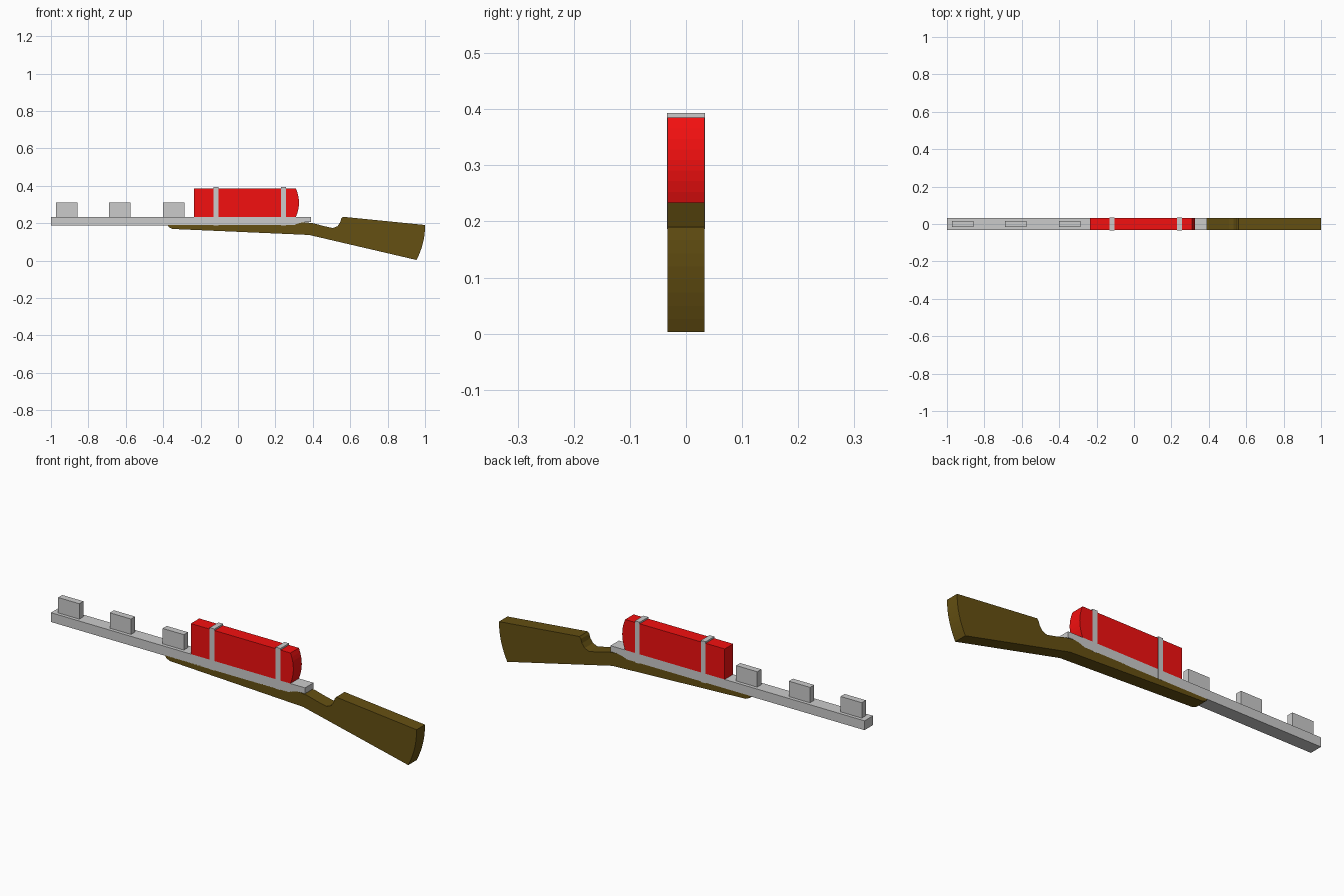
import bpy, bmesh, math

if "Cube" in bpy.data.objects:
    bpy.data.objects.remove(bpy.data.objects["Cube"])

HALF = 0.033  # half thickness of the flat parts


def material(name, rgb):
    m = bpy.data.materials.new(name)
    m.diffuse_color = (*rgb, 1)
    m.use_nodes = True
    m.node_tree.nodes["Principled BSDF"].inputs["Base Color"].default_value = m.diffuse_color
    return m


def arc(p, q, bulge, n=8):
    """Points from p to q along an arc bowing towards +x."""
    pts = []
    for i in range(n + 1):
        t = i / n
        pts.append((p[0] + (q[0] - p[0]) * t + bulge * 4 * t * (1 - t),
                    p[1] + (q[1] - p[1]) * t))
    return pts


def extrude_profile(name, outline, half, mat=None):
    """Side outline (x, z) extruded evenly about y = 0."""
    bm = bmesh.new()
    face = bm.faces.new([bm.verts.new((x, -half, z)) for x, z in outline])
    ext = bmesh.ops.extrude_face_region(bm, geom=[face])["geom"]
    verts = [v for v in ext if isinstance(v, bmesh.types.BMVert)]
    bmesh.ops.translate(bm, vec=(0, 2 * half, 0), verts=verts)
    bmesh.ops.recalc_face_normals(bm, faces=bm.faces)
    me = bpy.data.meshes.new(name)
    bm.to_mesh(me)
    bm.free()
    ob = bpy.data.objects.new(name, me)
    bpy.context.collection.objects.link(ob)
    if mat:
        me.materials.append(mat)
    return ob


def box(name, x0, x1, z0, z1, half):
    return extrude_profile(name, [(x0, z0), (x1, z0), (x1, z1), (x0, z1)], half)


red = material("red_paint", (0.9, 0.005, 0.005))
wood = material("wood", (0.13, 0.08, 0.006))

# Wooden stock with curved butt and scooped grip
stock = [(-0.375, 0.19), (-0.37, 0.178), (-0.35, 0.169), (0.38, 0.137)]
stock += arc((0.955, 0.003), (1.0, 0.19), 0.012)
stock += [(0.56, 0.234), (0.552, 0.224), (0.546, 0.204), (0.532, 0.184),
          (0.507, 0.174), (0.46, 0.184), (0.40, 0.2), (0.355, 0.205),
          (0.33, 0.201), (0.30, 0.19)]
extrude_profile("stock", stock, HALF, wood)

# Barrel bar, undercut at the rear where the stock rises
extrude_profile("barrel", [(-1, 0.188), (0.30, 0.188), (0.33, 0.201), (0.355, 0.205),
                           (0.39, 0.205), (0.39, 0.234), (-1, 0.234)], HALF)

# Red tank with a rounded rear end
tank = [(-0.235, 0.234)] + arc((0.31, 0.234), (0.31, 0.385), 0.016) + [(-0.235, 0.385)]
extrude_profile("tank", tank, HALF, red)

# Straps round tank and barrel
for i, x in enumerate((-0.118, 0.243)):
    box(f"strap_{i + 1}", x - 0.013, x + 0.013, 0.187, 0.393, HALF + 0.0008)

# Blocks along the top of the barrel
for i, x in enumerate((-0.915, -0.632, -0.343)):
    box(f"block_{i + 1}", x - 0.058, x + 0.058, 0.23, 0.31, 0.016)
